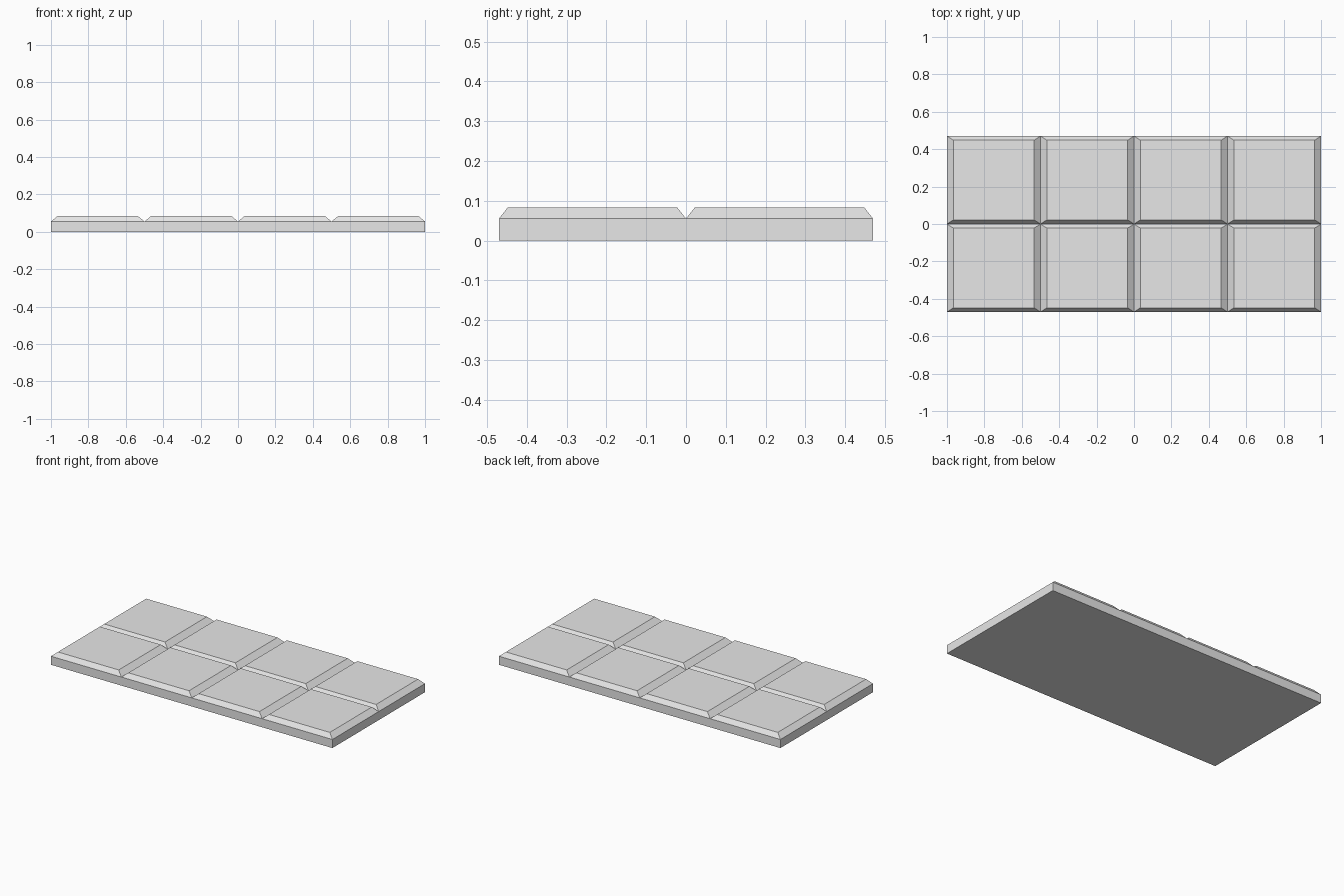
import bpy, bmesh
from mathutils import Vector

if "Cube" in bpy.data.objects:
    bpy.data.objects.remove(bpy.data.objects["Cube"])

HX, HY = 1.0, 0.47           # half length / half width
Z_GROOVE, Z_TOP = 0.055, 0.083
IN_X, IN_Y = 0.034, 0.022    # bevel widths of each square

grey = bpy.data.materials.new("light grey")
grey.diffuse_color = (0.8, 0.8, 0.8, 1)
grey.use_nodes = True
grey.node_tree.nodes["Principled BSDF"].inputs["Base Color"].default_value = grey.diffuse_color


def bar_mesh():
    """Whole bar: 4 x 2 bevelled squares on a flat slab."""
    bm = bmesh.new()

    def ring(x0, x1, y0, y1, z):
        return [bm.verts.new(p) for p in
                ((x0, y0, z), (x1, y0, z), (x1, y1, z), (x0, y1, z))]

    for i in range(4):
        for j in range(2):
            x0, y0 = -HX + i * 0.5, -HY + j * HY
            x1, y1 = x0 + 0.5, y0 + HY
            low = ring(x0, x1, y0, y1, 0)
            mid = ring(x0, x1, y0, y1, Z_GROOVE)
            top = ring(x0 + IN_X, x1 - IN_X, y0 + IN_Y, y1 - IN_Y, Z_TOP)
            bm.faces.new(top)
            bm.faces.new(low[::-1])
            outer = (j == 0, i == 3, j == 1, i == 0)
            for k in range(4):
                n = (k + 1) % 4
                bm.faces.new((mid[k], mid[n], top[n], top[k]))
                if outer[k]:
                    bm.faces.new((low[k], low[n], mid[n], mid[k]))
    bmesh.ops.remove_doubles(bm, verts=bm.verts[:], dist=1e-5)
    return bm


def piece(name, outline):
    """Broken piece: the bar cut by every side of a convex outline."""
    bm = bar_mesh()
    for k, (ax, ay) in enumerate(outline):
        bx, by = outline[(k + 1) % len(outline)]
        # sides lying on the bar's own border need no cut
        if (ax == bx and abs(ax) >= HX) or (ay == by and abs(ay) >= HY):
            continue
        bmesh.ops.bisect_plane(
            bm, geom=bm.verts[:] + bm.edges[:] + bm.faces[:], dist=1e-5,
            plane_co=Vector((ax, ay, 0)), plane_no=Vector((by - ay, ax - bx, 0)),
            clear_outer=True)
        rim = [e for e in bm.edges if e.is_boundary]
        if rim:
            bmesh.ops.holes_fill(bm, edges=rim, sides=0)
    bmesh.ops.recalc_face_normals(bm, faces=bm.faces[:])
    bmesh.ops.triangulate(bm, faces=[f for f in bm.faces if len(f.verts) > 4])
    me = bpy.data.meshes.new(name)
    bm.to_mesh(me)
    bm.free()
    me.materials.append(grey)
    bpy.context.collection.objects.link(bpy.data.objects.new(name, me))


# fracture junctions
A, B, C = (0.57, -0.07), (0.465, -0.31), (0.44, -HY)
D, E, F = (-0.215, -0.20), (-0.215, 0.245), (0.005, HY)
G, H, I = (-0.76, 0.205), (-0.92, 0.005), (-0.505, -HY)
J, K, L = (-0.76, HY), (-HX, -0.003), (HX, 0.145)

# pieces, outlines counter-clockwise
piece("right_front_piece", [A, B, C, (HX, -HY), L])
piece("right_back_piece", [A, L, (HX, HY), F])
piece("centre_piece", [F, E, D, B, A])
piece("middle_front_piece", [D, I, C, B])
piece("middle_back_piece", [F, J, G, E])
piece("left_centre_piece", [E, G, H, I, D])
piece("left_front_piece", [H, K, (-HX, -HY), I])
piece("left_back_piece", [J, (-HX, HY), K, H, G])
